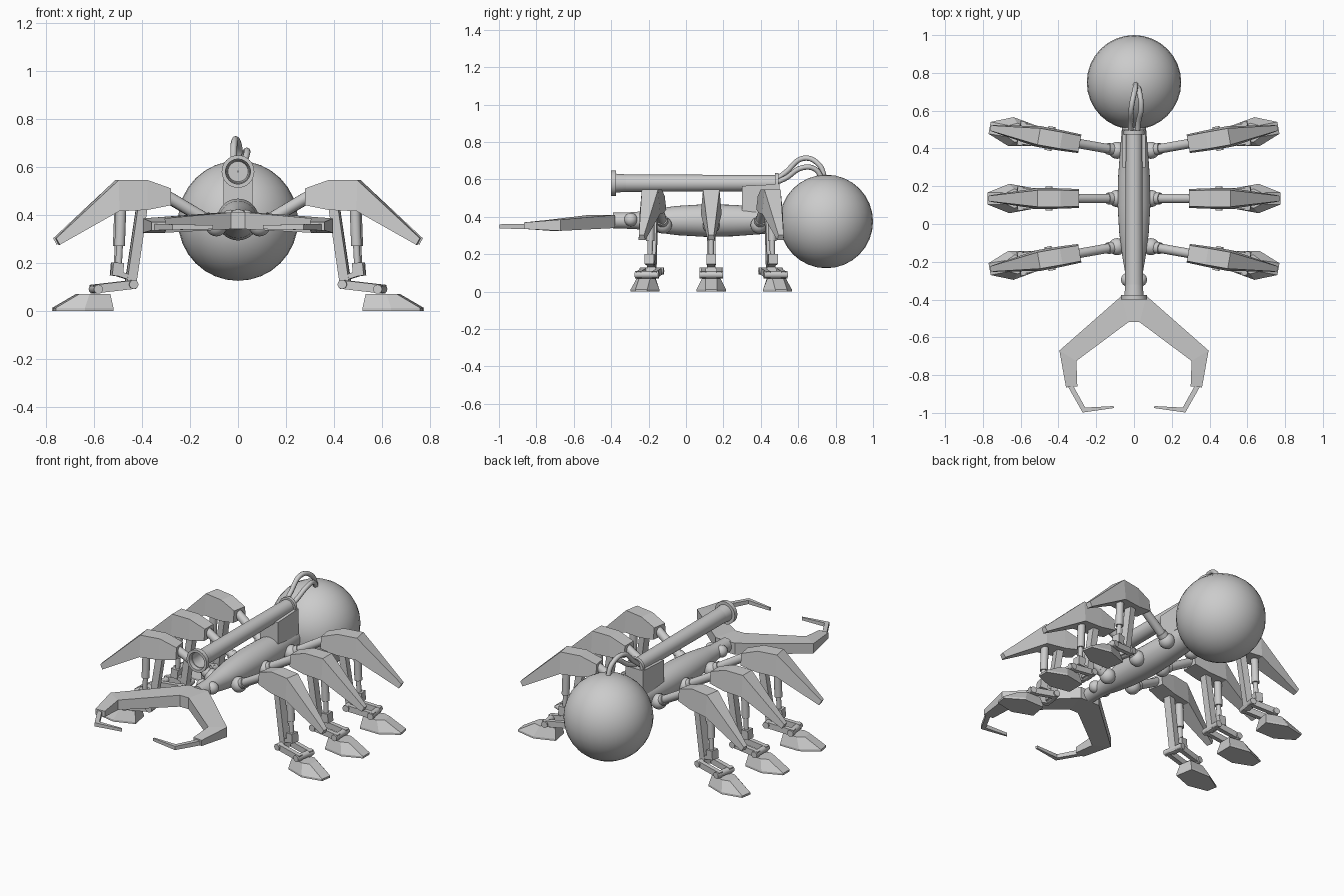
import bpy, bmesh, math
from mathutils import Vector, Matrix

cube = bpy.data.objects.get("Cube")
if cube:
    bpy.data.objects.remove(cube, do_unlink=True)

grey = bpy.data.materials.new("plain_grey")
grey.use_nodes = True
grey.diffuse_color = (0.6, 0.6, 0.6, 1)
grey.node_tree.nodes["Principled BSDF"].inputs["Base Color"].default_value = (0.6, 0.6, 0.6, 1)


def finish(name, bm, matrix=Matrix(), smooth=False):
    """Turn a bmesh into a named object."""
    bmesh.ops.recalc_face_normals(bm, faces=bm.faces)
    mesh = bpy.data.meshes.new(name)
    bm.to_mesh(mesh)
    bm.free()
    mesh.materials.append(grey)
    obj = bpy.data.objects.new(name, mesh)
    bpy.context.collection.objects.link(obj)
    obj.matrix_world = matrix
    if smooth:
        bpy.ops.object.select_all(action="DESELECT")
        obj.select_set(True)
        bpy.context.view_layer.objects.active = obj
        bpy.ops.object.shade_smooth_by_angle(angle=math.radians(35))
    return obj


def loft(name, sections, matrix=Matrix(), smooth=False, closed=False):
    """Skin a row of equal rings; cap the ends, or join them when closed."""
    bm = bmesh.new()
    rings = [[bm.verts.new(p) for p in s] for s in sections]
    n = len(rings[0])
    pairs = list(zip(rings, rings[1:]))
    if closed:
        pairs.append((rings[-1], rings[0]))
    else:
        bm.faces.new(rings[0])
        bm.faces.new(rings[-1])
    for a, b in pairs:
        for i in range(n):
            j = (i + 1) % n
            bm.faces.new((a[i], a[j], b[j], b[i]))
    return finish(name, bm, matrix, smooth)


def lathe(name, profile, z, closed=False, sides=32):
    """Spin (y, radius) points about a lengthwise axis at height z."""
    turns = [2 * math.pi * i / sides for i in range(sides)]
    rings = [[(r * math.cos(t), y, z + r * math.sin(t)) for t in turns] for y, r in profile]
    return loft(name, rings, smooth=True, closed=closed)


def ball(name, centre, radius, matrix=Matrix(), u=24, v=12):
    bm = bmesh.new()
    bmesh.ops.create_uvsphere(bm, u_segments=u, v_segments=v, radius=radius,
                              matrix=Matrix.Translation(centre))
    return finish(name, bm, matrix, True)


def rod(name, a, b, radius, matrix=Matrix(), sides=16):
    """Cylinder between two points."""
    a, b = Vector(a), Vector(b)
    bm = bmesh.new()
    place = Matrix.Translation((a + b) / 2) @ (b - a).to_track_quat("Z", "Y").to_matrix().to_4x4()
    bmesh.ops.create_cone(bm, cap_ends=True, segments=sides, radius1=radius, radius2=radius,
                          depth=(b - a).length, matrix=place)
    return finish(name, bm, matrix, True)


def bar(name, a, b, thick, width, matrix, v=0):
    """Rectangular bar between two (x, z) points of a leg, at sideways offset v."""
    a, b = Vector(a), Vector(b)
    d = (b - a).normalized() * thick / 2
    n = Vector((-d.y, d.x))
    corners = [a - n, b - n, b + n, a + n]
    return loft(name, [[(p.x, v + s * width / 2, p.y) for p in corners] for s in (-1, 1)], matrix)


# Abdomen and spindle body
ball("abdomen", (0, 0.75, 0.375), 0.25, u=32, v=16)
lathe("body", [(-0.39, 0.042), (-0.27, 0.045), (-0.17, 0.062), (-0.05, 0.078), (0.1, 0.087),
               (0.25, 0.084), (0.4, 0.073), (0.55, 0.06)], 0.38)

# Hollow tube on the back, with flanges at both ends
lathe("back_tube", [(-0.40, 0.068), (-0.375, 0.068), (-0.375, 0.047), (0.475, 0.043),
                    (0.475, 0.055), (0.495, 0.055), (0.495, 0.036), (0.40, 0.034),
                    (0.40, 0.002), (-0.25, 0.002), (-0.25, 0.042), (-0.40, 0.052)],
      0.58, closed=True)
loft("tube_mount", [[(s * 0.06, y, z) for y, z in ((0.3, 0.42), (0.5, 0.42), (0.5, 0.575), (0.3, 0.565))]
                    for s in (-1, 1)])


# Hoses from the tube into the abdomen
def hose(name, points):
    curve = bpy.data.curves.new(name, "CURVE")
    curve.dimensions = "3D"
    curve.bevel_depth = 0.014
    curve.bevel_resolution = 2
    curve.resolution_u = 8
    spline = curve.splines.new("BEZIER")
    spline.bezier_points.add(len(points) - 1)
    for bp, co in zip(spline.bezier_points, points):
        bp.co = co
        bp.handle_left_type = bp.handle_right_type = "AUTO"
    curve.materials.append(grey)
    bpy.context.collection.objects.link(bpy.data.objects.new(name, curve))


hose("upper_hose", [(-0.015, 0.44, 0.57), (-0.018, 0.53, 0.635), (-0.012, 0.63, 0.713),
                    (0.005, 0.71, 0.68), (0.01, 0.745, 0.60)])
hose("lower_hose", [(0.015, 0.44, 0.57), (0.022, 0.53, 0.605), (0.038, 0.62, 0.662),
                    (0.03, 0.69, 0.655), (0.02, 0.73, 0.60)])


# Jaws: outer and inner edge points with bottom and top heights
def slab(outer, inner, low, high):
    return [(*outer, low), (*outer, high), (*inner, high), (*inner, low)]


def flip(section):
    return [(-x, y, z) for x, y, z in section]


half = [
    slab((0.065, -0.38), (0.03, -0.52), 0.34, 0.41),
    slab((0.395, -0.67), (0.305, -0.725), 0.325, 0.385),
    slab((0.36, -0.865), (0.3, -0.86), 0.335, 0.37),
]
loft("jaw", [flip(s) for s in reversed(half)] + half)
hook = [
    slab((0.35, -0.86), (0.32, -0.86), 0.335, 0.362),
    slab((0.272, -0.998), (0.258, -0.972), 0.337, 0.36),
    slab((0.105, -0.974), (0.11, -0.964), 0.34, 0.357),
]
loft("left_jaw_hook", hook)
loft("right_jaw_hook", [flip(s) for s in hook])
for side, s in (("left", 1), ("right", -1)):
    ball(side + "_eye", (s * 0.033, -0.295, 0.385), 0.036)


def leg(name, matrix):
    # Hip joint and thigh
    ball(name + "_hip", (0.09, 0, 0.355), 0.045, matrix)
    rod(name + "_thigh", (0.09, 0, 0.355), (0.33, 0, 0.495), 0.025, matrix)
    rod(name + "_thigh_collar", (0.10, 0, 0.361), (0.14, 0, 0.384), 0.031, matrix)
    # Armour: x, low z, high z, half width below and above
    shape = [(0.29, 0.44, 0.51, 0.05, 0.042), (0.39, 0.42, 0.545, 0.054, 0.044),
             (0.51, 0.415, 0.545, 0.056, 0.044), (0.755, 0.275, 0.302, 0.018, 0.014)]
    rings = [[(x, -w, lo), (x, w, lo), (x + (0.015 if x > 0.7 else 0), t, hi),
              (x + (0.015 if x > 0.7 else 0), -t, hi)] for x, lo, hi, w, t in shape]
    loft(name + "_armour", rings, matrix)
    # Shin and its piston
    bar(name + "_shin", (0.405, 0.43), (0.455, 0.095), 0.04, 0.045, matrix)
    rod(name + "_piston_sleeve", (0.493, 0, 0.43), (0.499, 0, 0.27), 0.022, matrix)
    rod(name + "_piston_rod", (0.499, 0, 0.28), (0.505, 0, 0.16), 0.014, matrix)
    bar(name + "_piston_lug", (0.507, 0.2), (0.512, 0.145), 0.045, 0.05, matrix)
    bar(name + "_lug_arm", (0.515, 0.158), (0.445, 0.135), 0.022, 0.04, matrix)
    # Ankle links and pins
    for v in (-0.042, 0.042):
        bar(name + "_link", (0.44, 0.11), (0.615, 0.09), 0.036, 0.026, matrix, v)
    for x, z in ((0.45, 0.11), (0.6, 0.09)):
        rod(name + "_pin", (x, -0.064, z), (x, 0.064, z), 0.019, matrix)
    # Hoof: base outline tapering to a smaller top
    base = [(0.535, 0.055), (0.66, 0.078), (0.775, 0.032)]
    top = [(0.545, 0.038), (0.635, 0.05), (0.675, 0.03)]

    def outline(pts, z):
        return [(x, -w, z) for x, w in pts] + [(x, w, z) for x, w in reversed(pts)]

    loft(name + "_foot", [outline(base, 0), outline(base, 0.012), outline(top, 0.07)], matrix)


# Six legs, splayed fore and aft
for place, y, splay in (("front", -0.12, -10), ("middle", 0.135, 0), ("rear", 0.39, 10)):
    for side, s in (("left", 1), ("right", -1)):
        angle = math.radians(splay if s > 0 else 180 - splay)
        spot = (Matrix.Translation((s * 0.09, y, 0)) @ Matrix.Rotation(angle, 4, "Z")
                @ Matrix.Translation((-0.09, 0, 0)))
        leg(place + "_" + side + "_leg", spot)
